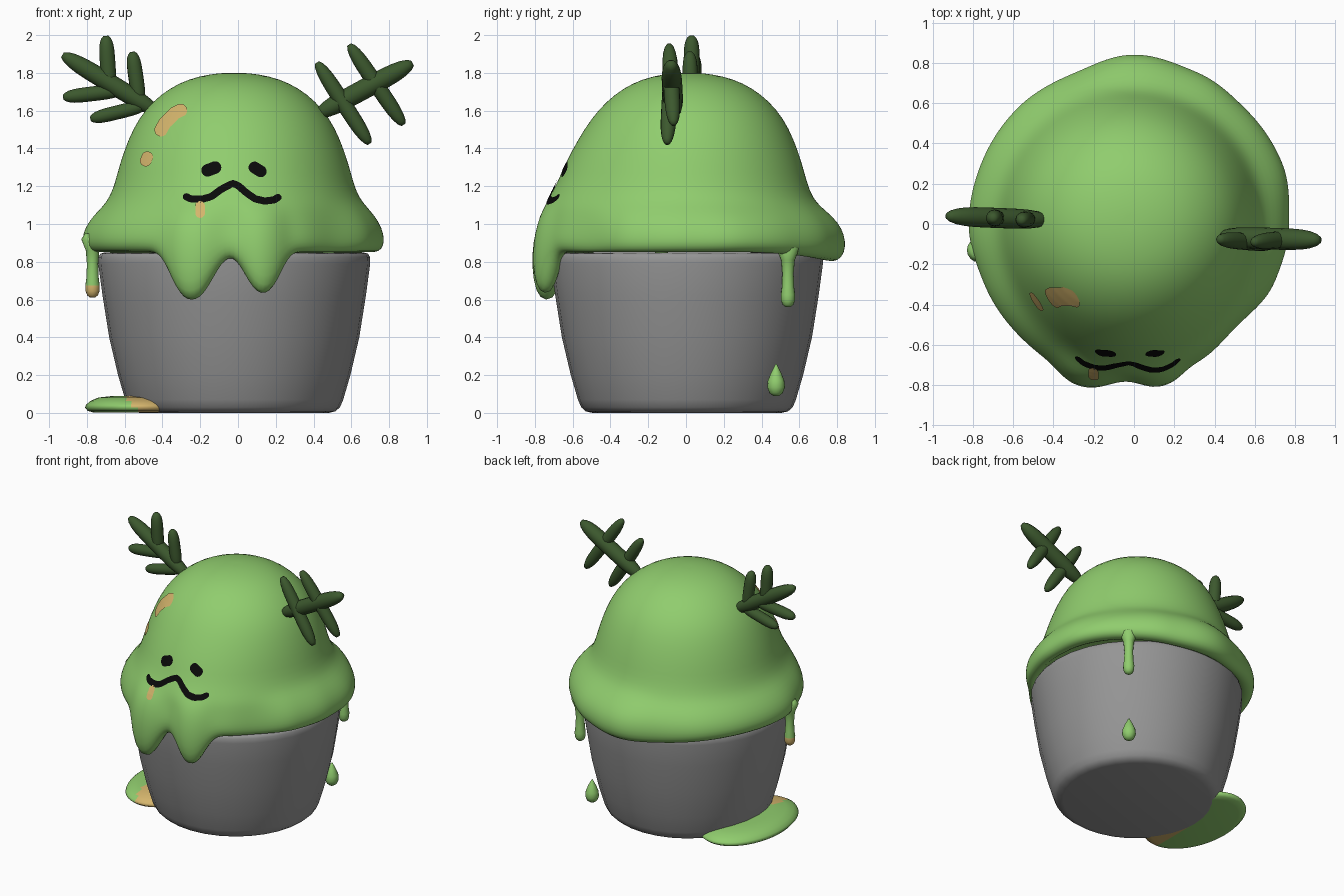
import bpy, bmesh, math
from mathutils import Vector
from mathutils.bvhtree import BVHTree

if "Cube" in bpy.data.objects:
    bpy.data.objects.remove(bpy.data.objects["Cube"])


def material(name, col):
    m = bpy.data.materials.new(name)
    m.diffuse_color = (*col, 1)
    m.use_nodes = True
    m.node_tree.nodes["Principled BSDF"].inputs["Base Color"].default_value = m.diffuse_color
    return m


GREEN = material("slime green", (0.28, 0.61, 0.155))
DARK = material("dark twig green", (0.045, 0.098, 0.027))
GREY = material("pot grey", (0.30, 0.30, 0.30))
TAN = material("tan", (0.66, 0.46, 0.15))
BLACK = material("black", (0.003, 0.003, 0.003))


def loft(bm, rings):
    """Skin a stack of closed rings and cap both ends with flat n-gons."""
    vs = [[bm.verts.new(p) for p in ring] for ring in rings]
    n = len(vs[0])
    for a, b in zip(vs, vs[1:]):
        for i in range(n):
            j = (i + 1) % n
            bm.faces.new((a[i], a[j], b[j], b[i]))
    for ring in (vs[0], vs[-1]):
        c = bm.verts.new(sum((v.co for v in ring), Vector()) / n)
        for i in range(n):
            bm.faces.new((c, ring[i], ring[(i + 1) % n]))
    bmesh.ops.recalc_face_normals(bm, faces=bm.faces[:])


def finish(name, bm, mats, rule=None):
    me = bpy.data.meshes.new(name)
    bm.to_mesh(me)
    bm.free()
    for m in mats:
        me.materials.append(m)
    for p in me.polygons:
        p.use_smooth = True
        if rule and rule(p.center):
            p.material_index = 1
    ob = bpy.data.objects.new(name, me)
    bpy.context.collection.objects.link(ob)
    return ob


def lathe(bm, profile, centre=(0, 0, 0), sx=1, sy=1, n=32):
    cx, cy, cz = centre
    angs = [2 * math.pi * i / n for i in range(n)]
    loft(bm, [[Vector((cx + sx * r * math.cos(a), cy + sy * r * math.sin(a), cz + z)) for a in angs]
              for r, z in profile])


def limb(bm, a, b, r, n=14):
    """Rounded rod from a to b."""
    a, b = Vector(a), Vector(b)
    q = (b - a).to_track_quat('Z', 'Y')
    rings = []
    for k in range(1, 14):
        t = -math.cos(math.pi * k / 14)
        rad = r * math.sqrt(1 - t ** 4)
        c = a.lerp(b, (t + 1) / 2)
        rings.append([c + q @ Vector((rad * math.cos(u), rad * math.sin(u), 0))
                      for u in (2 * math.pi * i / n for i in range(n))])
    loft(bm, rings)


# Pot with rounded foot, rolled rim and inner wall
bm = bmesh.new()
lathe(bm, [(0.50, 0), (0.535, 0.008), (0.56, 0.03), (0.577, 0.07), (0.615, 0.2), (0.662, 0.4), (0.697, 0.62),
           (0.72, 0.79), (0.719, 0.825), (0.708, 0.843), (0.69, 0.848), (0.675, 0.835),
           (0.64, 0.6), (0.56, 0.15), (0.5, 0.08)], (-0.02, 0.005, 0))
pot = finish("pot", bm, [GREY])

# Slime: dome flowing into an uneven skirt with two big front drips
SKIRT = [.77, .795, .795, .815, .84, .805, .815, .815, .82, .80, .795, .80, .775, .755, .72, .755]
DRIPS = [(-108, 0.26, 0.175), (-79.5, 0.225, 0.15)]
DOME = [(.05, 1.80, 0), (.13, 1.793, 0), (.24, 1.768, 0), (.34, 1.72, 0), (.43, 1.65, 0), (.505, 1.56, 0.005),
        (.56, 1.45, 0.02), (.605, 1.32, 0.045), (.63, 1.22, 0.06), (.66, 1.14, 0.075)]
HEM = [(.3, 1.09, 0, .05), (.65, 1.04, 0, .02), (.93, .98, .08, 0), (1.03, .925, .35, 0),
       (1.0, .885, .75, 0), (.82, .853, 1, 0), (.45, .85, 1, 0), (.25, .875, .75, 0), (.1, .89, .1, 0)]


def skirt(a):
    u = (a / (2 * math.pi) * 16) % 16
    i = int(u)
    f = (1 - math.cos((u - i) * math.pi)) / 2
    return SKIRT[i] * (1 - f) + SKIRT[(i + 1) % 16] * f


def sag(a):
    """Depth of the hem below its usual height, and the drip bulge."""
    d = bulge = 0
    for deg, depth, w in DRIPS:
        delta = (a - math.radians(deg) + math.pi) % (2 * math.pi) - math.pi
        g = math.exp(-abs(delta / w) ** 2.6)
        d += depth * g
        bulge += 0.05 * g
    return d + 0.05 * max(0, math.sin(a)) ** 4, bulge


N = 110
angs = [2 * math.pi * i / N for i in range(N)]
rings = []
for r, z, e in DOME:
    rings.append([Vector((-0.02 + (r + e * max(0, -math.sin(a)) ** 3) * math.cos(a),
                          0.01 + (r + e * max(0, -math.sin(a)) ** 3) * math.sin(a), z)) for a in angs])
for k, z, f, e in HEM:
    ring = []
    for a in angs:
        d, bulge = sag(a)
        r = 0.66 + k * (skirt(a) + bulge - 0.66) + e * max(0, -math.sin(a)) ** 3
        ring.append(Vector((r * math.cos(a) - 0.015 * (1 - min(k, 1)), r * math.sin(a), z - f * d)))
    rings.append(ring)
bm = bmesh.new()
loft(bm, rings)
slime = finish("slime_body", bm, [GREEN])
sub = slime.modifiers.new("smooth", 'SUBSURF')
sub.levels = sub.render_levels = 1

# Thin side drips, one with a tan tip, and a falling drop
DRIP = [(.012, 0), (.028, .012), (.037, .035), (.038, .065), (.032, .11), (.03, .18), (.036, .25), (.06, .31), (.04, .34)]
bm = bmesh.new()
lathe(bm, DRIP, (0.5, 0.54, 0.56), n=16)
finish("back_drip", bm, [GREEN])
bm = bmesh.new()
lathe(bm, DRIP, (-0.77, -0.13, 0.61), n=16)
finish("left_drip", bm, [GREEN, TAN], lambda c: c.z < 0.66)
bm = bmesh.new()
lathe(bm, [(.015, 0), (.035, .015), (.047, .045), (.044, .08), (.028, .12), (.013, .15), (.003, .168)],
      (0.445, 0.477, 0.09), n=16)
finish("falling_drop", bm, [GREEN])

# Puddle at the foot of the pot with a tan front end
bm = bmesh.new()
lathe(bm, [(.2, .088), (.5, .086), (.75, .078), (.9, .06), (.98, .04), (1, .025), (.95, .008), (.85, 0)],
      (-0.53, 0.01, 0.003), 0.28, 0.43, n=48)
finish("puddle", bm, [GREEN, TAN], lambda c: c.y < -0.2 and c.x + 0.8 * c.z > -0.52)

# Twig antlers: a main stem crossed by short branches
bm = bmesh.new()
for a, b, r in [((-.42, .02, 1.59), (-.935, .04, 1.90), .05), ((-.68, .03, 1.70), (-.70, .03, 2.0), .042),
                ((-.52, .025, 1.63), (-.56, .02, 1.915), .04), ((-.60, .035, 1.71), (-.93, .035, 1.67), .04),
                ((-.48, .02, 1.63), (-.785, .03, 1.555), .038)]:
    limb(bm, a, b, r)
finish("left_antler", bm, [DARK])
bm = bmesh.new()
for a, b, r in [((.41, -.065, 1.575), (.93, -.08, 1.855), .054), ((.415, -.075, 1.86), (.70, -.10, 1.42), .042),
                ((.585, -.09, 1.955), (.88, -.065, 1.52), .042)]:
    limb(bm, a, b, r)
finish("right_antler", bm, [DARK])

# Face marks and highlights: thin strokes laid on the front of the slime
bpy.context.view_layer.update()
tree = BVHTree.FromObject(slime, bpy.context.evaluated_depsgraph_get())


def stroke(name, pts, width, mat):
    pts = [Vector((x, 0, z)) for x, z in pts]
    lens = [0]
    for p, q in zip(pts, pts[1:]):
        lens.append(lens[-1] + (q - p).length)
    total, n, across = lens[-1], 48, 6

    def at(s):
        for i in range(len(pts) - 1):
            if s <= lens[i + 1] or i == len(pts) - 2:
                return pts[i].lerp(pts[i + 1], (s - lens[i]) / (lens[i + 1] - lens[i]))

    bm = bmesh.new()
    rows = []
    for k in range(n + 1):
        s = total * (1 - math.cos(math.pi * k / n)) / 2
        c = at(s)
        d = (at(min(s + .012, total)) - at(max(s - .012, 0))).normalized()
        side = Vector((-d.z, 0, d.x))
        end = min(s, total - s, width / 2) / (width / 2)
        h = width / 2 * math.sqrt(max(0.002, 1 - (1 - end) ** 2))
        row = []
        for j in range(across + 1):
            p = c + side * h * (2 * j / across - 1)
            hit, normal, _, _ = tree.ray_cast(Vector((p.x, -3, p.z)), Vector((0, 1, 0)))
            row.append(bm.verts.new(hit + normal * 0.006))
        rows.append(row)
    for a, b in zip(rows, rows[1:]):
        for j in range(across):
            bm.faces.new((a[j], a[j + 1], b[j + 1], b[j]))
    bmesh.ops.recalc_face_normals(bm, faces=bm.faces[:])
    if sum(f.normal.y for f in bm.faces) > 0:
        bmesh.ops.reverse_faces(bm, faces=bm.faces[:])
    finish(name, bm, [mat])


stroke("left_eye", [(-.19, 1.27), (-.09, 1.308)], .066, BLACK)
stroke("right_eye", [(.06, 1.313), (.145, 1.26)], .062, BLACK)
stroke("mouth", [(-.288, 1.15), (-.25, 1.13), (-.19, 1.128), (-.14, 1.142), (-.09, 1.18), (-.05, 1.202), (-.028, 1.212),
                 (0, 1.202), (.04, 1.165), (.09, 1.13), (.14, 1.118), (.19, 1.125), (.225, 1.148)], .038, BLACK)
stroke("drool", [(-.2, 1.118), (-.2, 1.03)], .05, TAN)
stroke("long_highlight", [(-.42, 1.465), (-.385, 1.53), (-.33, 1.585), (-.27, 1.612)], .068, TAN)
stroke("small_highlight", [(-.495, 1.305), (-.465, 1.38)], .06, TAN)
